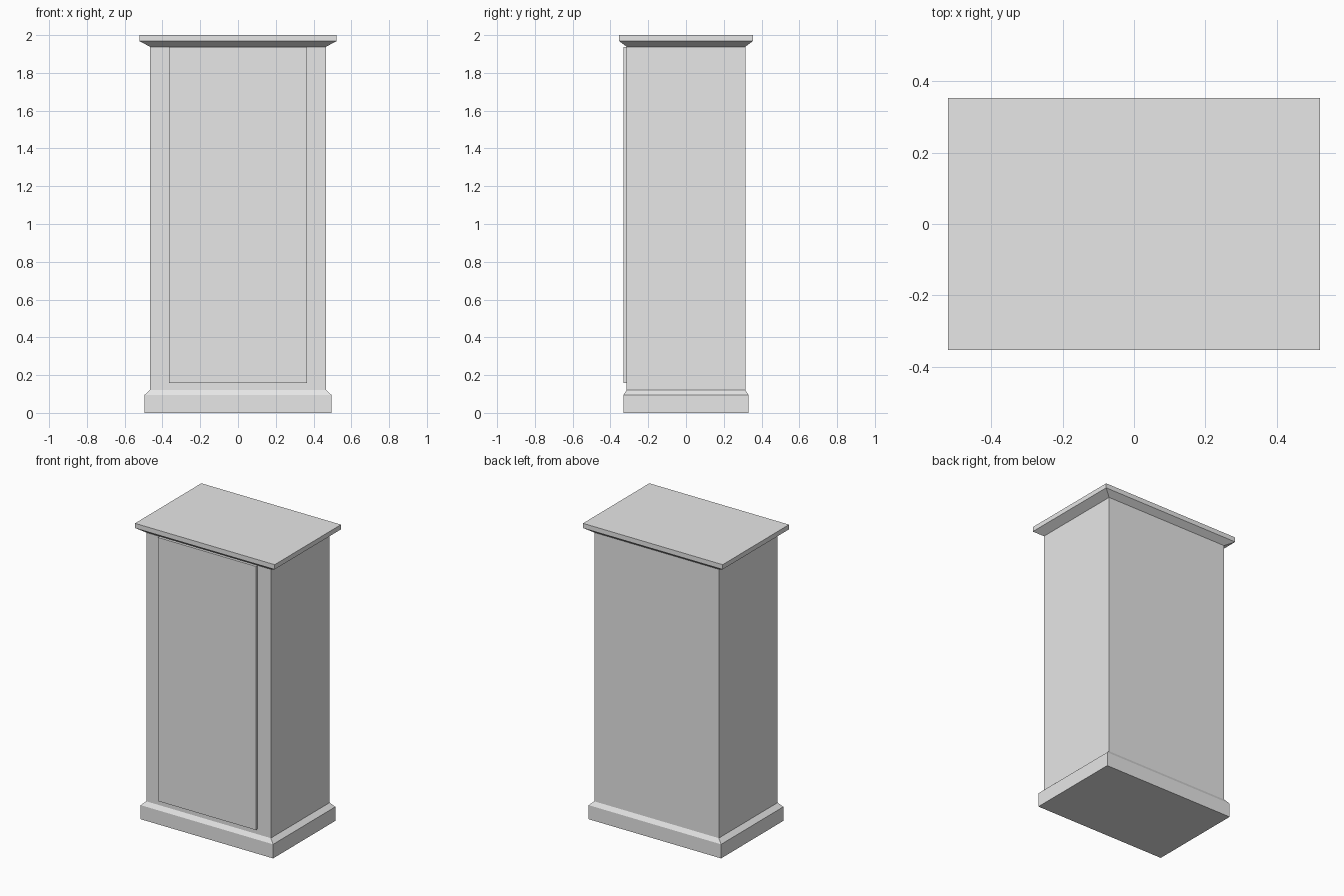
import bpy
import bmesh

cube = bpy.data.objects.get("Cube")
if cube:
    bpy.data.objects.remove(cube, do_unlink=True)

GREY = (0.8, 0.8, 0.8, 1.0)
paint = bpy.data.materials.new("plain_grey")
paint.use_nodes = True
paint.diffuse_color = GREY
paint.node_tree.nodes["Principled BSDF"].inputs["Base Color"].default_value = GREY


def stacked_box(name, sections, y_centre=0.0):
    """Closed solid through rectangular sections (half width, half depth, z)."""
    bm = bmesh.new()
    rings = []
    for w, d, z in sections:
        corners = ((-w, -d), (w, -d), (w, d), (-w, d))
        rings.append([bm.verts.new((x, y + y_centre, z)) for x, y in corners])
    for low, high in zip(rings, rings[1:]):
        for i in range(4):
            j = (i + 1) % 4
            bm.faces.new((low[i], low[j], high[j], high[i]))
    bm.faces.new(rings[0][::-1])
    bm.faces.new(rings[-1])
    mesh = bpy.data.meshes.new(name)
    bm.to_mesh(mesh)
    bm.free()
    mesh.materials.append(paint)
    obj = bpy.data.objects.new(name, mesh)
    bpy.context.collection.objects.link(obj)
    return obj


BODY_W, BODY_D = 0.465, 0.314
BASE_TOP, BODY_TOP = 0.122, 1.938

# Plinth, body and flared cornice form one continuous carcass
stacked_box("cabinet_carcass", [
    (0.495, 0.332, 0.0),
    (0.495, 0.332, 0.095),
    (BODY_W, BODY_D, BASE_TOP),
    (BODY_W, BODY_D, BODY_TOP),
    (0.522, 0.354, 1.968),
    (0.522, 0.354, 2.0),
])

# Door: thin raised panel on the front face
DOOR_T = 0.018
stacked_box("door", [
    (0.366, DOOR_T / 2, 0.157),
    (0.366, DOOR_T / 2, BODY_TOP),
], y_centre=-BODY_D - DOOR_T / 2)
